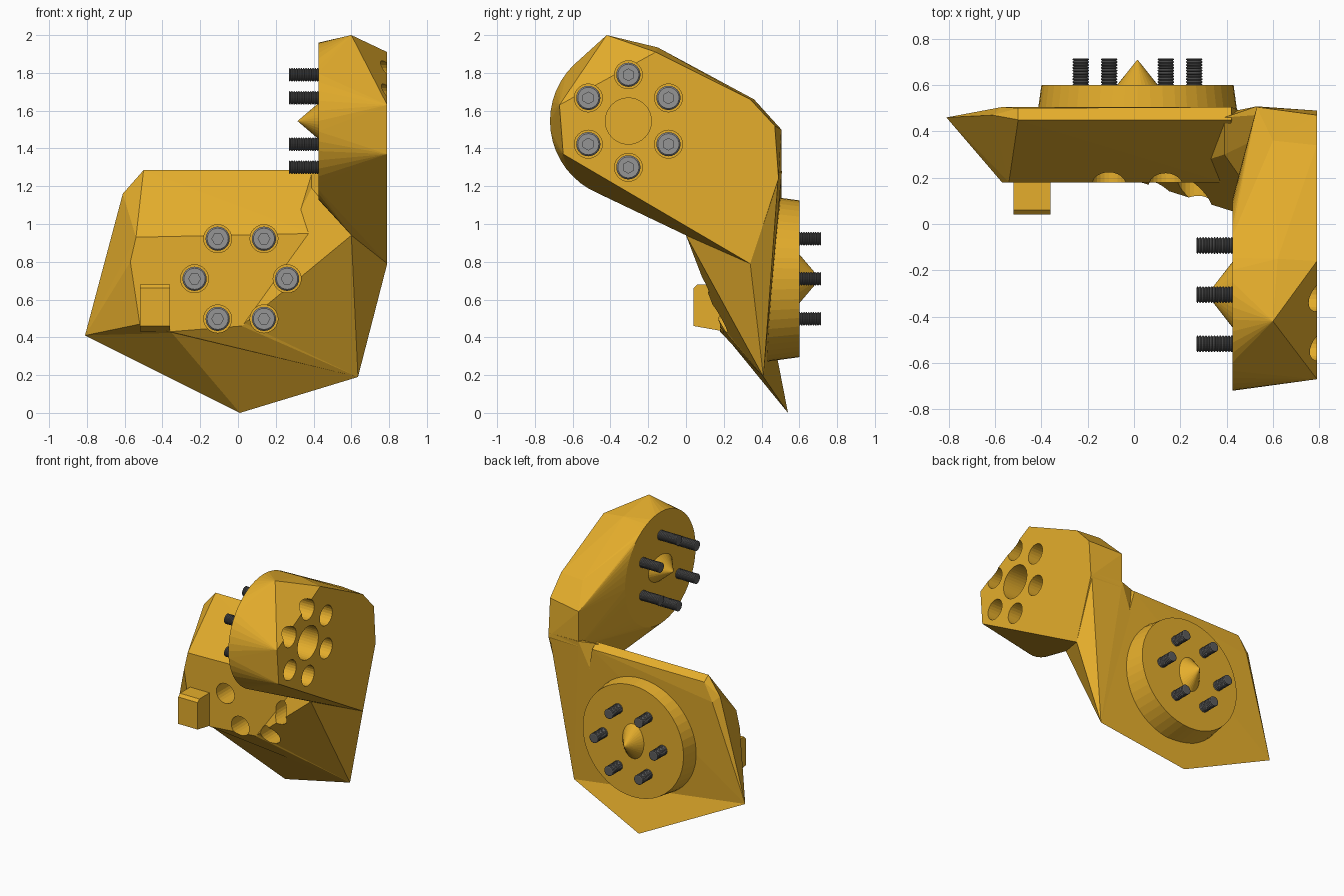
import bpy, bmesh, math
from mathutils import Matrix, Vector

if "Cube" in bpy.data.objects:
    bpy.data.objects.remove(bpy.data.objects["Cube"])

def material(name, rgb):
    m = bpy.data.materials.new(name)
    m.diffuse_color = (*rgb, 1)
    m.use_nodes = True
    m.node_tree.nodes["Principled BSDF"].inputs["Base Color"].default_value = m.diffuse_color
    return m

GOLD = material("gold", (0.78, 0.42, 0.025))
STEEL = material("steel", (0.30, 0.30, 0.30))
DARK = material("dark_steel", (0.11, 0.11, 0.11))

A = Vector((0.015, 0.60, 0.71))     # centre of rear flange, facing +y
B = Vector((0.425, -0.305, 1.545))  # centre of side flange, facing -x
TO_Y = Matrix.Rotation(-math.pi / 2, 4, 'X')    # local z -> +y
TO_NX = Matrix.Rotation(-math.pi / 2, 4, 'Y')   # local z -> -x

def add(name, bm, mat=GOLD):
    bmesh.ops.recalc_face_normals(bm, faces=bm.faces)
    me = bpy.data.meshes.new(name)
    bm.to_mesh(me)
    bm.free()
    me.materials.append(mat)
    ob = bpy.data.objects.new(name, me)
    bpy.context.collection.objects.link(ob)
    return ob

def hull(name, points):
    bm = bmesh.new()
    for p in points:
        bm.verts.new(p)
    bmesh.ops.convex_hull(bm, input=bm.verts)
    loose = [v for v in bm.verts if not v.link_faces]
    bmesh.ops.delete(bm, geom=loose, context='VERTS')
    bmesh.ops.dissolve_limit(bm, angle_limit=0.01, verts=bm.verts, edges=bm.edges)
    return add(name, bm)

def cone(name, origin, rot, z0, z1, r0, r1, seg=48, sx=1, sy=1):
    bm = bmesh.new()
    mat = (Matrix.Translation(origin) @ rot @ Matrix.Diagonal((sx, sy, 1, 1))
           @ Matrix.Translation((0, 0, (z0 + z1) / 2)))
    bmesh.ops.create_cone(bm, cap_ends=True, segments=seg, radius1=r0,
                          radius2=r1, depth=z1 - z0, matrix=mat)
    return add(name, bm)

def boolean(target, tool, op):
    mod = target.modifiers.new("bool", 'BOOLEAN')
    mod.operation, mod.solver, mod.object = op, 'EXACT', tool
    bpy.context.view_layer.objects.active = target
    bpy.ops.object.modifier_apply(modifier=mod.name)
    bpy.data.objects.remove(tool)

# shared corners of the bracket
elbow, outer_low, corner = (0.60, 0.0, 0.94), (0.79, 0.34, 0.79), (0.635, 0.41, 0.19)
bottom_tip, left_tip = (0.01, 0.54, 0.0), (-0.81, 0.46, 0.41)

# rear slab, sloping back at its top
front = [(-0.54, 0.93), (-0.57, 0.80), (-0.52, 0.47), (-0.36, 0.43), (0.02, 0.46),
         (0.3, 0.63), (0.39, 0.95)]
front = [(x, 0.18, z) for x, z in front]
bracket = hull("bracket", front + [
    left_tip, corner, (-0.61, 0.47, 1.16), (-0.57, 0.505, 1.12),
    (-0.50, 0.45, 1.285), (-0.5, 0.5, 1.25), (0.42, 0.45, 1.285), (0.42, 0.505, 1.25)])

# pointed foot under the slab
foot = hull("foot", [bottom_tip, left_tip, corner, (-0.36, 0.185, 0.435), (0.02, 0.185, 0.465)])

# bridge joining slab and side arm
bridge = hull("bridge", [
    elbow, outer_low, corner, (0.02, 0.183, 0.462), (0.39, 0.185, 0.94),
    (0.39, 0.30, 1.19), (0.39, 0.46, 1.28), (0.53, 0.508, 1.28),
    (0.785, 0.49, 1.27), (0.1, 0.42, 0.3)])

# side arm: round inner flange, faceted outer side
ring = [(B.x, B.y + 0.415 * math.cos(t * math.pi / 24), B.z + 0.415 * math.sin(t * math.pi / 24))
        for t in range(48)]
outer = [(-0.67, 1.63), (-0.65, 1.37), (-0.16, 1.91), (0.34, 1.66), (0.47, 1.52), (0.49, 1.24)]
arm = hull("arm", ring + [(0.79, y, z) for y, z in outer] + [
    elbow, outer_low, (0.60, -0.42, 2.0), (0.62, -0.15, 1.935), (0.6, 0.36, 1.66),
    (0.53, 0.505, 1.5), (0.53, 0.505, 1.24)])

# small block on the front of the slab
block = hull("block", [(x, y, z) for x in (-0.52, -0.36)
                       for y, z in ((0.04, 0.46), (0.04, 0.66), (0.06, 0.68), (0.21, 0.68), (0.21, 0.43))])

flange = cone("flange", A, TO_Y, -0.22, 0, 0.445, 0.415)
rear_point = cone("rear_point", A, TO_Y, -0.03, 0.11, 0.15, 0, 32, 0.75, 1.1)
side_point = cone("side_point", B, TO_NX, -0.03, 0.11, 0.15, 0, 32, 0.8, 1.2)
for part in (foot, bridge, arm, block, flange, rear_point, side_point):
    boolean(bracket, part, 'UNION')

# bolt positions around both flanges
spots = []
for i in range(6):
    a = i * math.pi / 3
    spots.append((A + Vector((0.245 * math.cos(a), 0, 0.245 * math.sin(a))), TO_Y, 0.115, -0.8, -0.12))
    a += math.pi / 6
    spots.append((B + Vector((0, 0.245 * math.cos(a), 0.245 * math.sin(a))), TO_NX, 0.155, -0.6, -0.08))

# bolt pockets and the central bore
for o, rot, tip, z0, z1 in spots:
    boolean(bracket, cone("pocket", o, rot, z0, z1, 0.074, 0.074, 24), 'DIFFERENCE')
boolean(bracket, cone("bore", B, TO_NX, -0.6, -0.1, 0.122, 0.122, 40), 'DIFFERENCE')

# cap screw: lathed head with a hex socket and ridged shank
def make_bolt(length):
    seg = 24
    prof = [(0.031, -0.035, 1), (0.031, -0.068, 1), (0.056, -0.068, 0), (0.064, -0.058, 0),
            (0.064, 0, 0), (0.033, 0, 0)]
    n = round(length / 0.0125)
    for i in range(n):
        z = length * i / n
        prof += [(0.030, z + 0.003, 0), (0.036, z + 0.0075, 0), (0.036, z + 0.010, 0)]
    prof.append((0.029, length, 0))
    bm = bmesh.new()
    rows = []
    for r, z, hexa in prof:
        row = []
        for k in range(seg):
            deg = 360 * k / seg
            rr = r * math.cos(math.pi / 6) / math.cos(math.radians(deg % 60 - 30)) if hexa else r
            t = math.radians(deg)
            row.append(bm.verts.new((rr * math.cos(t), rr * math.sin(t), z)))
        rows.append(row)
    for j in range(len(rows) - 1):
        for k in range(seg):
            m = (k + 1) % seg
            f = bm.faces.new((rows[j][k], rows[j][m], rows[j + 1][m], rows[j + 1][k]))
            f.material_index = int(j > 4)
    bm.faces.new(rows[0][::-1])
    bm.faces.new(rows[-1]).material_index = 1
    ob = add("bolt", bm, STEEL)
    ob.data.materials.append(DARK)
    me = ob.data
    bpy.data.objects.remove(ob)
    return me

bolt = make_bolt(0.235)
for o, rot, tip, z0, z1 in spots:
    ob = bpy.data.objects.new("rear_bolt" if rot is TO_Y else "side_bolt", bolt)
    bpy.context.collection.objects.link(ob)
    ob.matrix_world = Matrix.Translation(o) @ rot @ Matrix.Translation((0, 0, tip - 0.235))
